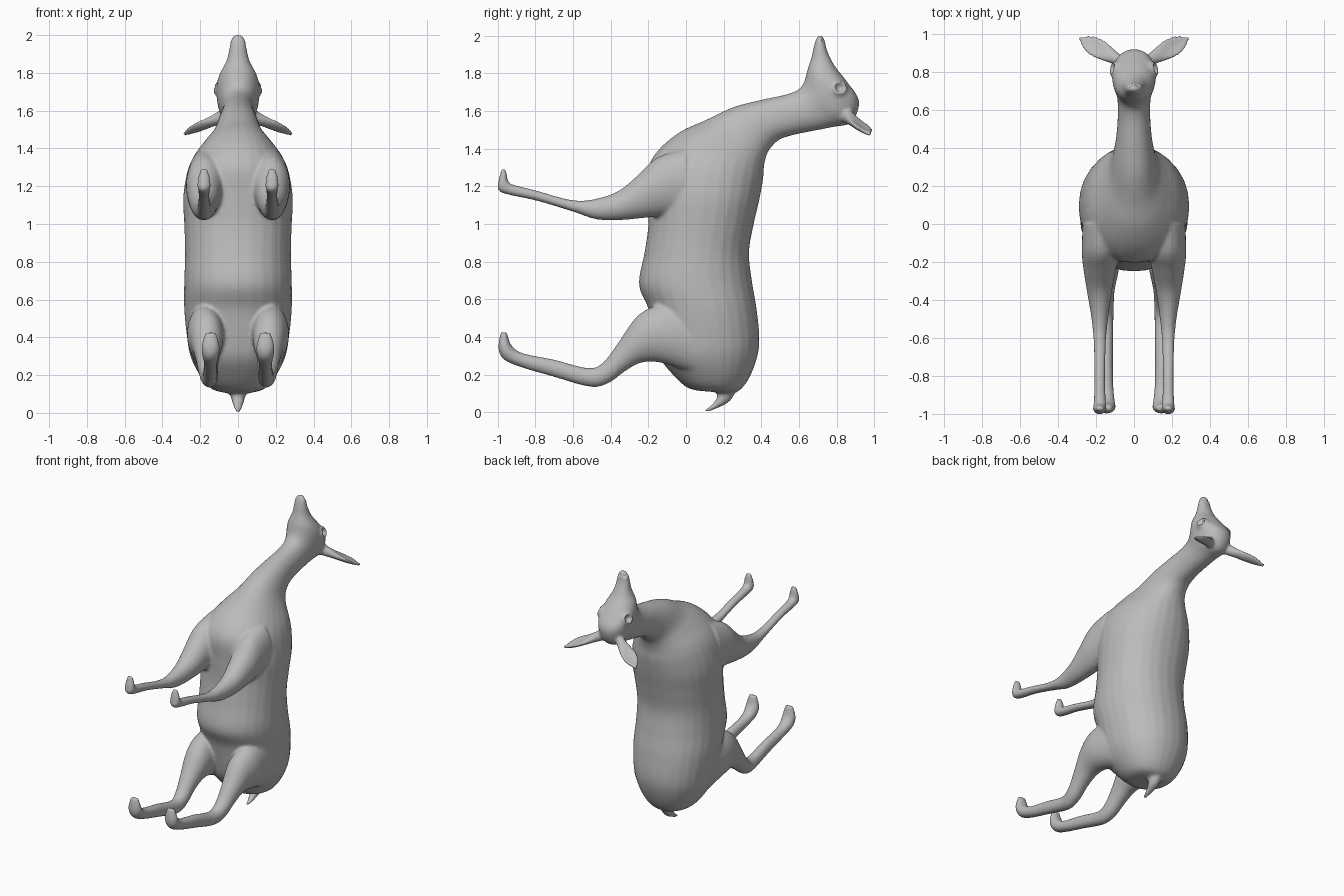
import bpy
import bmesh
from math import cos, sin, pi
from mathutils import Vector

cube = bpy.data.objects.get("Cube")
if cube:
    bpy.data.objects.remove(cube)

hide = bpy.data.materials.new("plain_grey")
hide.use_nodes = True
GREY = (0.5, 0.5, 0.5, 1.0)
hide.diffuse_color = GREY
hide.node_tree.nodes["Principled BSDF"].inputs["Base Color"].default_value = GREY

SIDES = 28
bm = bmesh.new()


def smooth_stations(stations, steps=5):
    """Catmull-Rom interpolation through a list of section tuples."""
    pts = [Vector(s) for s in stations]
    pts = [pts[0]] + pts + [pts[-1]]
    out = []
    for a, b, c, d in zip(pts, pts[1:], pts[2:], pts[3:]):
        for k in range(steps):
            t = k / steps
            out.append(0.5 * (2 * b + (c - a) * t + (2 * a - 5 * b + 4 * c - d) * t ** 2
                              + (3 * b - a - 3 * c + d) * t ** 3))
    out.append(pts[-1])
    return out


def skin(rings):
    """Bridge closed rings of points and cap both ends."""
    loops = [[bm.verts.new(p) for p in ring] for ring in rings]
    faces = [bm.faces.new(loops[0]), bm.faces.new(loops[-1])]
    for low, high in zip(loops, loops[1:]):
        for i in range(len(low)):
            j = (i + 1) % len(low)
            faces.append(bm.faces.new((low[i], low[j], high[j], high[i])))
    bmesh.ops.recalc_face_normals(bm, faces=faces)


def loft(stations, centre_x=None, side=1, power=1.0):
    """Each section: one profile edge (y, z), the other edge (y, z), half width, [centre x]."""
    rings = []
    for s in smooth_stations(stations):
        first, second = Vector((0, s[0], s[1])), Vector((0, s[2], s[3]))
        mid, half = (first + second) / 2, (first - second) / 2
        mid.x = side * s[5] if len(s) > 5 else 0
        ring = []
        for i in range(SIDES):
            a = 2 * pi * i / SIDES
            c, d = cos(a), sin(a)
            c = abs(c) ** power * (1 if c > 0 else -1)
            d = abs(d) ** power * (1 if d > 0 else -1)
            ring.append(mid + half * c + Vector((s[4] * d, 0, 0)))
        rings.append(ring)
    skin(rings)


# Trunk from rump to chest: belly edge, back edge, half width
torso = [
    (0.06, 0.115, 0.24, 0.1, 0.06),
    (0.0, 0.135, 0.29, 0.12, 0.14),
    (-0.07, 0.2, 0.34, 0.19, 0.2),
    (-0.14, 0.29, 0.38, 0.3, 0.25),
    (-0.17, 0.4, 0.39, 0.4, 0.27),
    (-0.2, 0.55, 0.375, 0.55, 0.285),
    (-0.25, 0.68, 0.35, 0.7, 0.285),
    (-0.22, 0.85, 0.335, 0.85, 0.28),
    (-0.2, 1.0, 0.36, 1.0, 0.285),
    (-0.2, 1.15, 0.39, 1.13, 0.29),
    (-0.2, 1.3, 0.41, 1.24, 0.27),
    (-0.14, 1.4, 0.415, 1.31, 0.235),
    (-0.03, 1.49, 0.43, 1.37, 0.175),
]
# Neck and head: throat edge, nape edge, half width
neck_and_head = [
    (0.1, 1.55, 0.455, 1.41, 0.13),
    (0.25, 1.62, 0.5, 1.45, 0.105),
    (0.4, 1.66, 0.58, 1.475, 0.09),
    (0.52, 1.685, 0.68, 1.495, 0.085),
    (0.59, 1.71, 0.78, 1.515, 0.09),
    (0.62, 1.74, 0.88, 1.54, 0.107),
    (0.635, 1.78, 0.92, 1.65, 0.115),
    (0.645, 1.82, 0.86, 1.75, 0.1),
    (0.665, 1.88, 0.79, 1.84, 0.062),
    (0.678, 1.94, 0.75, 1.92, 0.046),
    (0.69, 1.98, 0.738, 1.97, 0.038),
    (0.705, 2.005, 0.725, 2.0, 0.016),
]
loft(torso + neck_and_head, power=0.93)

# Tail
loft([
    (0.15, 0.15, 0.28, 0.16, 0.045),
    (0.165, 0.085, 0.255, 0.09, 0.038),
    (0.14, 0.045, 0.215, 0.045, 0.028),
    (0.09, 0.005, 0.115, 0.0, 0.012),
])

# Legs: upper edge, lower edge, half width, centre x
front_leg = [
    (0.0, 1.4, 0.0, 1.05, 0.1, 0.17),
    (-0.15, 1.355, -0.14, 1.04, 0.1, 0.175),
    (-0.25, 1.265, -0.24, 1.03, 0.085, 0.18),
    (-0.36, 1.175, -0.36, 1.02, 0.065, 0.182),
    (-0.5, 1.13, -0.48, 1.025, 0.045, 0.18),
    (-0.62, 1.13, -0.6, 1.065, 0.034, 0.18),
    (-0.8, 1.18, -0.79, 1.122, 0.029, 0.18),
    (-0.92, 1.21, -0.93, 1.152, 0.032, 0.18),
    (-0.945, 1.23, -0.995, 1.175, 0.036, 0.18),
    (-0.95, 1.26, -0.998, 1.22, 0.034, 0.18),
    (-0.96, 1.295, -0.98, 1.295, 0.018, 0.18),
]
hind_leg = [
    (0.0, 0.6, 0.05, 0.2, 0.11, 0.15),
    (-0.15, 0.57, -0.12, 0.26, 0.1, 0.17),
    (-0.26, 0.51, -0.23, 0.265, 0.085, 0.165),
    (-0.36, 0.37, -0.32, 0.22, 0.062, 0.162),
    (-0.44, 0.265, -0.41, 0.155, 0.05, 0.156),
    (-0.52, 0.235, -0.51, 0.135, 0.042, 0.15),
    (-0.7, 0.28, -0.71, 0.19, 0.036, 0.146),
    (-0.84, 0.307, -0.87, 0.237, 0.037, 0.145),
    (-0.9, 0.33, -0.968, 0.28, 0.045, 0.145),
    (-0.935, 0.37, -0.997, 0.34, 0.048, 0.145),
    (-0.95, 0.425, -0.985, 0.425, 0.03, 0.145),
]


def ear(side):
    """Leaf-shaped blade, cupped towards the face."""
    base, tip = Vector((0.07, 0.855, 1.575)), Vector((0.29, 0.98, 1.475))
    axis = (tip - base).normalized()
    normal = Vector((0.35, 0.35, 0.93))
    normal = (normal - axis * normal.dot(axis)).normalized()
    across = normal.cross(axis)
    rings = []
    for k in range(15):
        t = k / 14
        width = 0.028 + 0.03 * sin(pi * min(1, t * 0.85) ** 1.3)
        width *= max(0.15, 1 - t ** 6)
        thick = 0.03 * (1 - t) ** 2 + 0.011
        ring = []
        for i in range(SIDES):
            a = 2 * pi * i / SIDES
            lift = thick * sin(a) + 0.35 * width * (cos(a) ** 2 - 0.4) * min(1, 2 * t)
            p = base.lerp(tip, t) + across * width * cos(a) + normal * lift
            ring.append(Vector((side * p.x, p.y, p.z)))
        rings.append(ring)
    skin(rings)


def brow(side):
    """Rounded swelling that carries the eye socket."""
    made = bmesh.ops.create_icosphere(bm, subdivisions=3, radius=0.048)
    for v in made["verts"]:
        v.co += Vector((side * 0.085, 0.81, 1.715))


for side in (-1, 1):
    loft(front_leg, side=side)
    loft(hind_leg, side=side)
    ear(side)
    brow(side)

# Fuse the parts into one soft skin
mesh = bpy.data.meshes.new("deer_body")
bm.to_mesh(mesh)
bm.free()
body = bpy.data.objects.new("deer_body", mesh)
bpy.context.collection.objects.link(body)
remesh = body.modifiers.new("fuse", "REMESH")
remesh.mode = "VOXEL"
remesh.voxel_size = 0.009
soften = body.modifiers.new("soften", "SMOOTH")
soften.factor = 0.5
soften.iterations = 10
bpy.context.view_layer.update()
graph = bpy.context.evaluated_depsgraph_get()
fused = bpy.data.meshes.new_from_object(body.evaluated_get(graph))
body.modifiers.clear()
body.data = fused
bpy.data.meshes.remove(mesh)
fused.name = "deer_body"

# Press in the eye sockets and nostrils: centre, radius, push
for side in (-1, 1):
    hollows = [
        (Vector((side * 0.128, 0.82, 1.73)), 0.032, Vector((side * -0.035, -0.006, -0.012))),
        (Vector((side * 0.02, 0.728, 1.975)), 0.014, Vector((0, -0.008, -0.006))),
    ]
    for centre, radius, push in hollows:
        for v in fused.vertices:
            gap = (v.co - centre).length / radius
            if gap < 1:
                v.co += push * (1 - gap ** 2)

fused.materials.clear()
fused.materials.append(hide)
for face in fused.polygons:
    face.use_smooth = True
